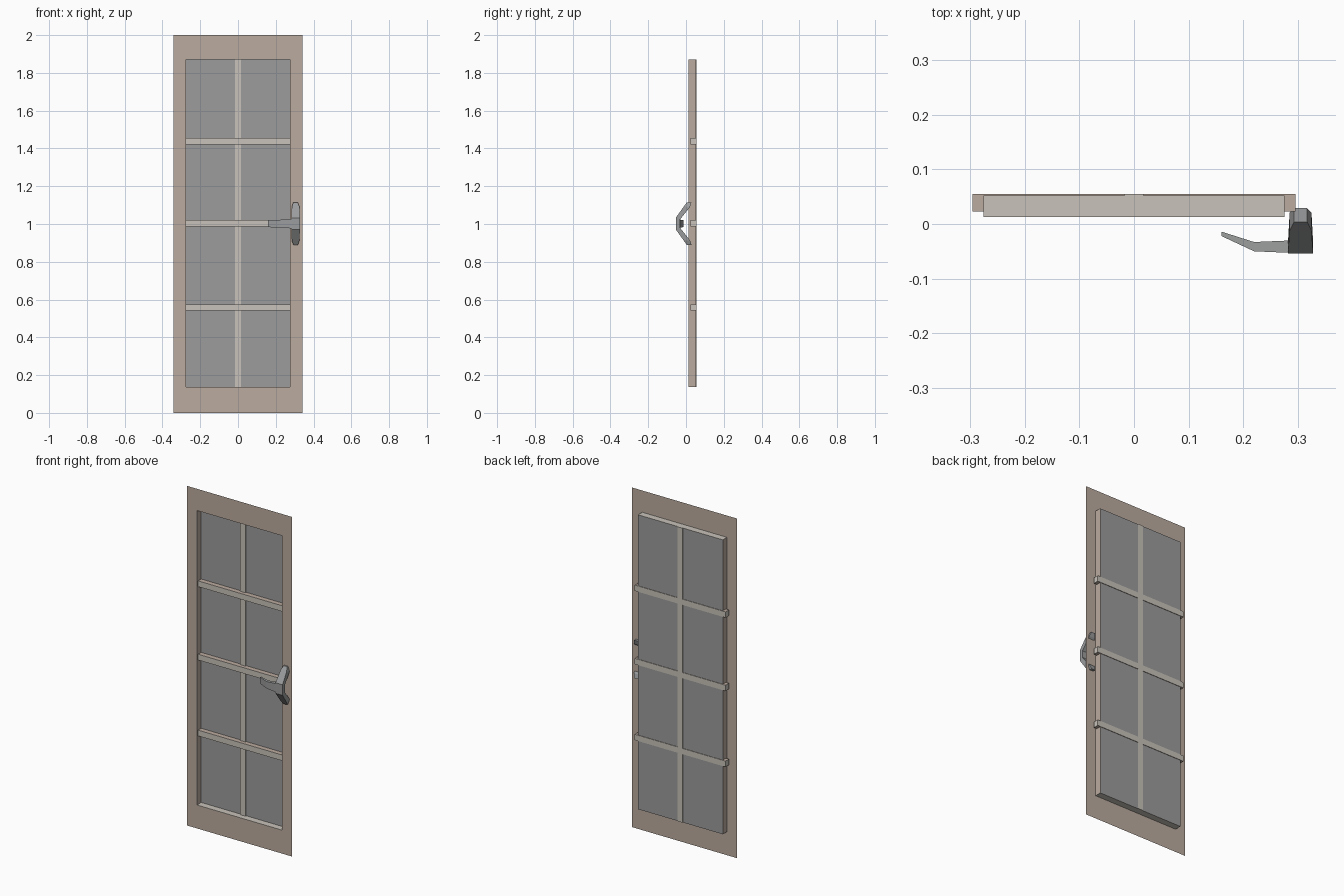
import bpy
import bmesh

if "Cube" in bpy.data.objects:
    bpy.data.objects.remove(bpy.data.objects["Cube"])


def material(name, rgb):
    m = bpy.data.materials.new(name)
    m.diffuse_color = (*rgb, 1)
    m.use_nodes = True
    m.node_tree.nodes["Principled BSDF"].inputs["Base Color"].default_value = m.diffuse_color
    return m


WOOD = material("brown_wood", (0.50, 0.41, 0.35))
PALE = material("pale_wood", (0.58, 0.545, 0.49))
GLASS = material("grey_glass", (0.335, 0.335, 0.335))
METAL = material("grey_metal", (0.33, 0.335, 0.34))


def finish(name, bm, mats, rule=None):
    me = bpy.data.meshes.new(name)
    bm.normal_update()
    if rule:
        for f in bm.faces:
            f.material_index = rule(f)
    bm.to_mesh(me)
    bm.free()
    for m in mats:
        me.materials.append(m)
    ob = bpy.data.objects.new(name, me)
    bpy.context.collection.objects.link(ob)
    return ob


def box(name, x, y, z, mats, rule=None):
    bm = bmesh.new()
    bmesh.ops.create_cube(bm, size=1)
    for v in bm.verts:
        v.co = [r[0] if c < 0 else r[1] for c, r in zip(v.co, (x, y, z))]
    return finish(name, bm, mats, rule)


def loft(name, sections, mat):
    # skin a row of four-cornered sections and cap both ends
    bm = bmesh.new()
    rings = [[bm.verts.new(p) for p in s] for s in sections]
    for a, b in zip(rings, rings[1:]):
        for i in range(4):
            j = (i + 1) % 4
            bm.faces.new((a[i], a[j], b[j], b[i]))
    bm.faces.new(rings[0])
    bm.faces.new(rings[-1])
    bmesh.ops.recalc_face_normals(bm, faces=bm.faces)
    return finish(name, bm, [mat])


HX, Z0, Z1 = 0.276, 0.138, 1.872      # opening
FRONT, BACK = 0.013, 0.052            # sheet and glass depth


def rect(hx, z0, z1, y):
    return [(-hx, y, z0), (hx, y, z0), (hx, y, z1), (-hx, y, z1)]


# Flat door sheet with a recess folded back around the opening
bm = bmesh.new()
loops = [[bm.verts.new(p) for p in r] for r in (
    rect(0.342, 0, 2, FRONT), rect(HX, Z0, Z1, FRONT), rect(HX, Z0, Z1, BACK))]
for a, b in zip(loops, loops[1:]):
    for i in range(4):
        j = (i + 1) % 4
        bm.faces.new((a[i], a[j], b[j], b[i]))
finish("door_frame", bm, [WOOD, PALE], lambda f: int(abs(f.normal.z) > 0.5))

# Glass closing the back of the recess
bm = bmesh.new()
bm.faces.new([bm.verts.new(p) for p in rect(HX, Z0, Z1, BACK)])
finish("glass_pane", bm, [GLASS])

# Glazing bars: one upright, three crossbars with brown tops and undersides
box("upright_bar", (-0.017, 0.017), (0.045, 0.055), (Z0, Z1), [PALE])
for k, z in enumerate((0.558, 1.005, 1.437)):
    box(f"crossbar_{k + 1}", (-0.296, 0.296), (0.023, 0.055),
        (z - 0.017, z + 0.017), [PALE, WOOD],
        lambda f: int(abs(f.normal.z) > 0.5))

# Arched handle bracket: outer and inner (y, dz) with half width, mirrored in z
CX, CZ = 0.305, 1.002
half = [((0.004, 0.112), (0.029, 0.112), 0.012),
        ((-0.012, 0.09), (0.021, 0.088), 0.020),
        ((-0.054, 0.031), (-0.033, 0.020), 0.023)]
path = [(s, 1) for s in half] + [(s, -1) for s in reversed(half)]
loft("handle_bracket", [[
    (CX - w, o[0], CZ + m * o[1]), (CX + w, o[0], CZ + m * o[1]),
    (CX + w, i[0], CZ + m * i[1]), (CX - w, i[0], CZ + m * i[1])]
    for (o, i, w), m in path], METAL)

# Bent lever: x, front y, back y, half height
lever = [(0.16, -0.022, -0.014, 0.019), (0.22, -0.050, -0.033, 0.020),
         (0.29, -0.053, -0.030, 0.026)]
loft("handle_lever", [[
    (x, a, CZ - h), (x, a, CZ + h), (x, b, CZ + h), (x, b, CZ - h)]
    for x, a, b, h in lever], METAL)
